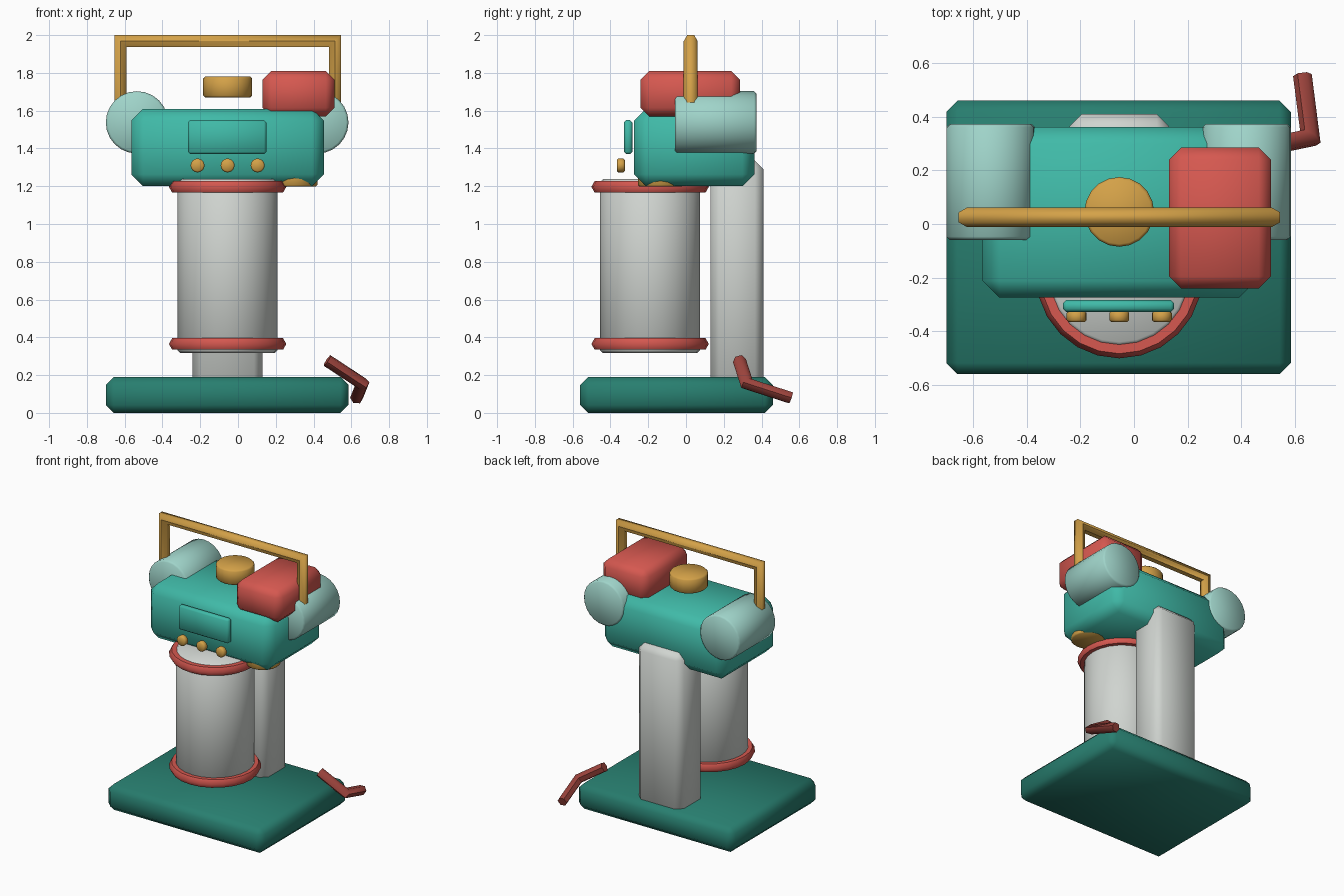
import bpy, bmesh, math
from mathutils import Vector, Matrix

default = bpy.data.objects.get("Cube")
if default:
    bpy.data.objects.remove(default, do_unlink=True)


def material(name, rgb):
    mat = bpy.data.materials.new(name)
    mat.use_nodes = True
    mat.diffuse_color = (*rgb, 1)
    mat.node_tree.nodes["Principled BSDF"].inputs["Base Color"].default_value = (*rgb, 1)
    return mat


dark_teal = material("dark_teal", (0.021, 0.21, 0.16))
teal = material("teal", (0.051, 0.49, 0.39))
pale_aqua = material("pale_aqua", (0.35, 0.66, 0.59))
pale_grey = material("pale_grey", (0.63, 0.66, 0.63))
red = material("red", (0.67, 0.098, 0.08))
dark_red = material("dark_red", (0.35, 0.06, 0.048))
gold = material("gold", (0.66, 0.36, 0.065))


def finish(name, bm, mat):
    """Turn a bmesh into a smooth shaded object with sharp corners kept."""
    bmesh.ops.recalc_face_normals(bm, faces=bm.faces)
    mesh = bpy.data.meshes.new(name)
    bm.to_mesh(mesh)
    bm.free()
    mesh.materials.append(mat)
    mesh.shade_smooth()
    mesh.set_sharp_from_angle(angle=math.radians(60))
    obj = bpy.data.objects.new(name, mesh)
    bpy.context.collection.objects.link(obj)
    return obj


def box(name, mat, xs, ys, zs, bevel):
    """Chamfered box from its extents on each axis."""
    bm = bmesh.new()
    bmesh.ops.create_cube(bm, size=1)
    for v in bm.verts:
        v.co = [(a + b) / 2 + c * (b - a) for (a, b), c in zip((xs, ys, zs), v.co)]
    bmesh.ops.bevel(bm, geom=bm.edges[:], offset=bevel, segments=1, affect='EDGES')
    return finish(name, bm, mat)


def cylinder(name, mat, centre, radius, length, bevel, sides=24, along_y=False):
    """Cylinder with chamfered rims, upright or lying along y."""
    bm = bmesh.new()
    bmesh.ops.create_cone(bm, cap_ends=True, segments=sides, radius1=radius,
                          radius2=radius, depth=length)
    rims = [e for e in bm.edges if any(len(f.verts) > 4 for f in e.link_faces)]
    bmesh.ops.bevel(bm, geom=rims, offset=bevel, segments=1, affect='EDGES')
    turn = Matrix.Rotation(math.pi / 2 if along_y else 0, 4, 'X')
    bm.transform(Matrix.Translation(centre) @ turn)
    return finish(name, bm, mat)


def ring(name, mat, centre, major, minor, sides=24, section=6):
    """Torus lying flat, with a hexagonal section."""
    bm = bmesh.new()
    loop = []
    for k in range(section):
        a = math.tau * k / section
        loop.append(bm.verts.new((major + minor * math.cos(a), 0, minor * math.sin(a))))
    edges = [bm.edges.new((loop[k], loop[k - 1])) for k in range(section)]
    bmesh.ops.spin(bm, geom=loop + edges, cent=(0, 0, 0), axis=(0, 0, 1),
                   angle=math.tau, steps=sides)
    bmesh.ops.remove_doubles(bm, verts=bm.verts, dist=0.0005)
    bm.transform(Matrix.Translation(centre))
    return finish(name, bm, mat)


def tube(name, mat, points, radius, sides=6):
    """Mitred tube along a flat bent path."""
    pts = [Vector(p) for p in points]
    dirs = [(b - a).normalized() for a, b in zip(pts, pts[1:])]
    normal = dirs[0].cross(dirs[1]).normalized()
    bm = bmesh.new()
    rings = []
    for i, p in enumerate(pts):
        before, after = dirs[max(i - 1, 0)], dirs[min(i, len(dirs) - 1)]
        tangent = (before + after).normalized()
        side = normal.cross(tangent) / tangent.dot(before)
        rings.append([bm.verts.new(p + radius * (normal * math.cos(a) + side * math.sin(a)))
                      for a in (math.tau * k / sides for k in range(sides))])
    for r, s in zip(rings, rings[1:]):
        for k in range(sides):
            bm.faces.new((r[k - 1], r[k], s[k], s[k - 1]))
    bm.faces.new(rings[0])
    bm.faces.new(rings[-1])
    return finish(name, bm, mat)


# Stand: base slab and rear column
box("base", dark_teal, (-0.70, 0.585), (-0.56, 0.46), (0, 0.19), 0.042)
box("column", pale_grey, (-0.24, 0.13), (0.13, 0.41), (0.12, 1.335), 0.045)

# Canister with its two bands
mid = -0.055
cylinder("canister", pale_grey, (mid, -0.19, 0.777), 0.265, 0.92, 0.015)
for label, z in (("lower", 0.365), ("upper", 1.197)):
    ring(label + "_band", red, (mid, -0.19, z), 0.276, 0.035)

# Head with the red block on top
box("head", teal, (-0.565, 0.455), (-0.275, 0.362), (1.2, 1.61), 0.063)
box("top_block", red, (0.13, 0.51), (-0.24, 0.285), (1.57, 1.81), 0.045)

# Side pods
for label, x in (("right", -0.535), ("left", 0.42)):
    cylinder(label + "_pod", pale_aqua, (x, 0.157, 1.538), 0.165, 0.432, 0.012, along_y=True)

# Front panel and its row of knobs
box("front_panel", teal, (-0.265, 0.15), (-0.328, -0.284), (1.37, 1.55), 0.012)
for i in range(3):
    cylinder("knob_%d" % (i + 1), gold, (mid + (i - 1) * 0.159, -0.345, 1.31),
             0.037, 0.042, 0.008, sides=16, along_y=True)

# Round cap above the head and outlet beneath it
cylinder("top_cap", gold, (mid, 0.045, 1.725), 0.13, 0.11, 0.01, sides=20)
cylinder("outlet", gold, (0.3, -0.135, 1.248), 0.12, 0.1, 0.008, sides=20)

# Carrying handle and loose crank
tube("handle", gold, [(-0.622, 0.025, 1.6), (-0.622, 0.025, 1.968),
                      (0.513, 0.025, 1.968), (0.513, 0.025, 1.6)], 0.037)
tube("crank", dark_red, [(0.472, 0.283, 0.277), (0.658, 0.322, 0.155),
                         (0.628, 0.555, 0.08)], 0.035)
